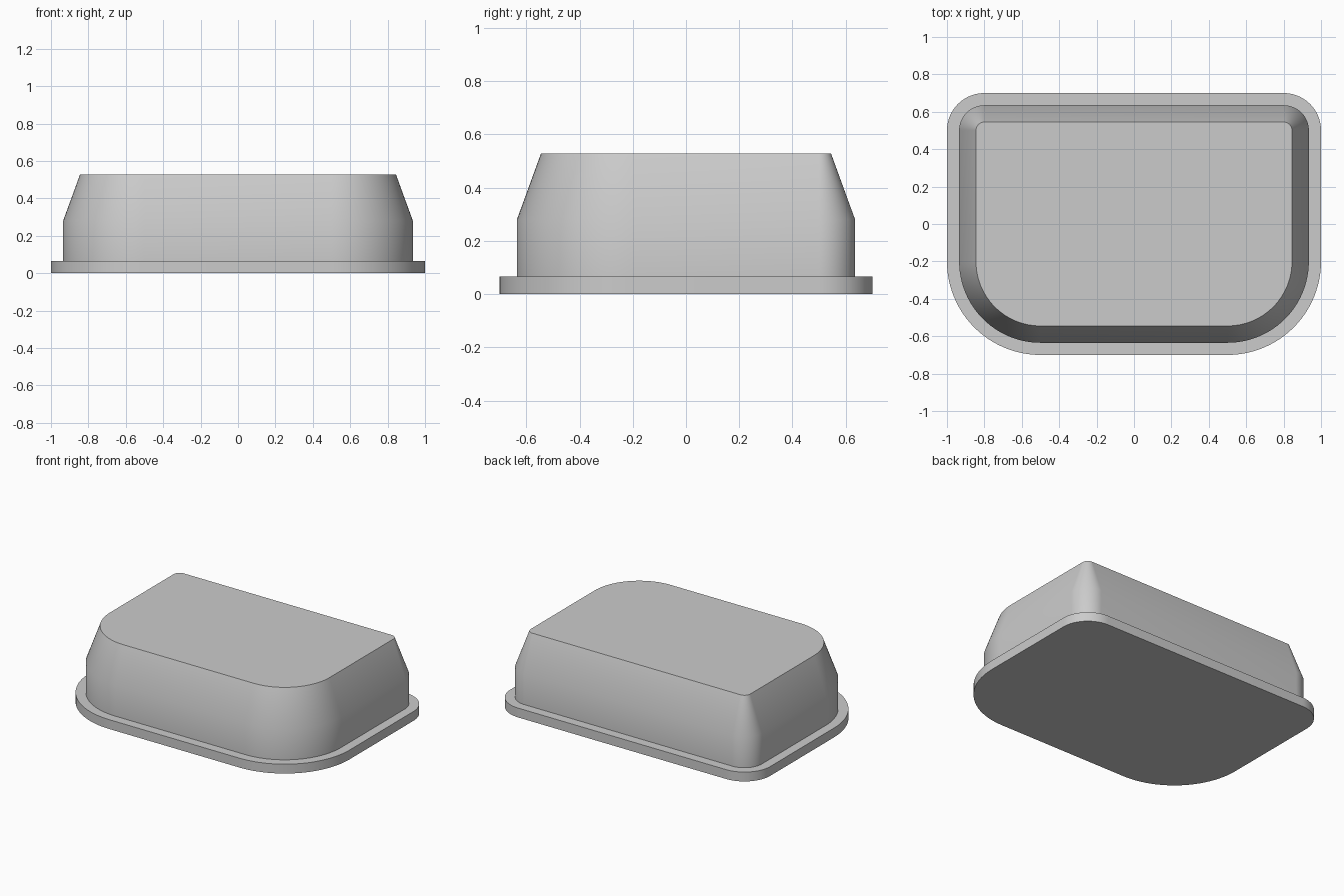
import bpy
import bmesh
from math import cos, sin, pi, radians

cube = bpy.data.objects.get("Cube")
if cube:
    bpy.data.objects.remove(cube, do_unlink=True)

HALF_X, HALF_Y = 1.0, 0.70
FRONT_R, BACK_R = 0.50, 0.20
STEPS = 24

grey = bpy.data.materials.new("plain_grey")
grey.use_nodes = True
grey.diffuse_color = (0.6, 0.6, 0.6, 1)
grey.node_tree.nodes["Principled BSDF"].inputs["Base Color"].default_value = (0.6, 0.6, 0.6, 1)


def outline(inset):
    """Rounded rectangle with broad front corners, shrunk evenly by inset."""
    points = []
    corners = [(1, 1, BACK_R), (-1, 1, BACK_R), (-1, -1, FRONT_R), (1, -1, FRONT_R)]
    for i, (sx, sy, r) in enumerate(corners):
        for k in range(STEPS + 1):
            a = (i + k / STEPS) * pi / 2
            points.append((sx * (HALF_X - r) + (r - inset) * cos(a),
                           sy * (HALF_Y - r) + (r - inset) * sin(a)))
    return points


def loft(name, profile, cap_bottom=False, cap_top=False):
    """Skin a stack of (inset, height) outlines."""
    bm = bmesh.new()
    rings = [[bm.verts.new((x, y, z)) for x, y in outline(inset)] for inset, z in profile]
    for low, high in zip(rings, rings[1:]):
        for i in range(len(low)):
            j = (i + 1) % len(low)
            bm.faces.new((low[i], low[j], high[j], high[i]))
    if cap_bottom:
        bm.faces.new(rings[0][::-1])
    if cap_top:
        bm.faces.new(rings[-1])
    mesh = bpy.data.meshes.new(name)
    bm.to_mesh(mesh)
    bm.free()
    mesh.materials.append(grey)
    obj = bpy.data.objects.new(name, mesh)
    bpy.context.collection.objects.link(obj)
    bpy.ops.object.select_all(action="DESELECT")
    obj.select_set(True)
    bpy.context.view_layer.objects.active = obj
    bpy.ops.object.shade_smooth_by_angle(angle=radians(30))
    return obj


# Base flange: flat underside, thin rim, ledge up to the body wall
loft("base_flange", [(0, 0), (0, 0.065), (0.065, 0.065)], cap_bottom=True)

# Body: upright wall, tapered shoulder, flat top
loft("tapered_body", [(0.065, 0.065), (0.065, 0.28), (0.155, 0.527)], cap_top=True)
